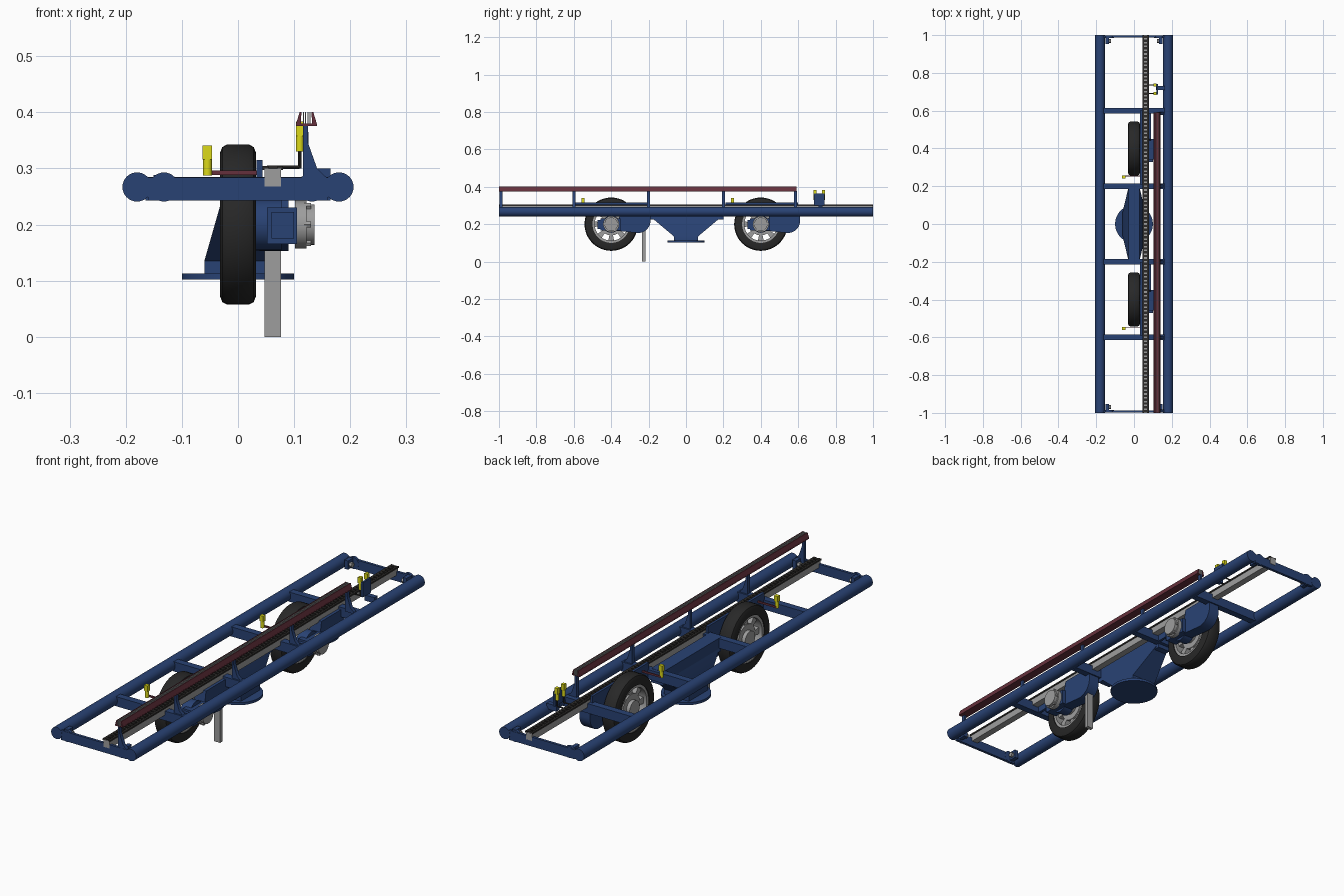
import bpy, bmesh, math
from mathutils import Matrix, Vector

if "Cube" in bpy.data.objects:
    bpy.data.objects.remove(bpy.data.objects["Cube"])

def material(name, r, g, b):
    m = bpy.data.materials.new(name)
    m.diffuse_color = (r, g, b, 1)
    m.use_nodes = True
    m.node_tree.nodes["Principled BSDF"].inputs["Base Color"].default_value = m.diffuse_color
    return m

BLUE = material("frame_blue", 0.022, 0.055, 0.175)
BLACK = material("tyre_black", 0.021, 0.021, 0.021)
GREY = material("metal_grey", 0.34, 0.34, 0.34)
DARK = material("chain_dark", 0.025, 0.023, 0.021)
MAROON = material("rail_maroon", 0.13, 0.03, 0.045)
YELLOW = material("sensor_yellow", 0.72, 0.70, 0.01)

ROT = {'x': Matrix.Rotation(math.pi / 2, 4, 'Y'),
       'y': Matrix.Rotation(math.pi / 2, 4, 'X'), 'z': Matrix.Identity(4)}

class Part:
    """Collects primitives into one named object."""
    def __init__(self, name, mat):
        self.name, self.mat, self.bm = name, mat, bmesh.new()

    def box(self, x0, x1, y0, y1, z0, z1):
        c = ((x0 + x1) / 2, (y0 + y1) / 2, (z0 + z1) / 2)
        m = Matrix.Translation(c) @ Matrix.Diagonal((x1 - x0, y1 - y0, z1 - z0, 1))
        bmesh.ops.create_cube(self.bm, size=1, matrix=m)

    def cyl(self, c, r, length, axis='z', n=32, r2=None):
        bmesh.ops.create_cone(self.bm, cap_ends=True, segments=n, radius1=r,
                              radius2=r if r2 is None else r2, depth=length,
                              matrix=Matrix.Translation(c) @ ROT[axis])

    def prism(self, pts, vec):
        f = self.bm.faces.new([self.bm.verts.new(p) for p in pts])
        ext = bmesh.ops.extrude_face_region(self.bm, geom=[f])['geom']
        bmesh.ops.translate(self.bm, vec=vec, verts=[v for v in ext if isinstance(v, bmesh.types.BMVert)])

    def lathe_x(self, profile, c, n=48):
        # closed (x, radius) profile spun round an x axis through c
        rings = [[self.bm.verts.new((c[0] + x, c[1] + r * math.cos(2 * math.pi * i / n),
                                     c[2] + r * math.sin(2 * math.pi * i / n)))
                  for x, r in profile] for i in range(n)]
        k = len(profile)
        for i in range(n):
            a, b = rings[i], rings[(i + 1) % n]
            for j in range(k):
                self.bm.faces.new((a[j], a[(j + 1) % k], b[(j + 1) % k], b[j]))

    def done(self):
        bmesh.ops.recalc_face_normals(self.bm, faces=self.bm.faces)
        me = bpy.data.meshes.new(self.name)
        self.bm.to_mesh(me)
        self.bm.free()
        me.materials.append(self.mat)
        ob = bpy.data.objects.new(self.name, me)
        bpy.context.collection.objects.link(ob)
        bpy.ops.object.select_all(action='DESELECT')
        ob.select_set(True)
        bpy.context.view_layer.objects.active = ob
        bpy.ops.object.shade_smooth_by_angle(angle=math.radians(35))
        return ob

# main frame: two long tubes, four cross members, two end plates
p = Part("frame_tubes", BLUE)
for s in (-1, 1):
    p.cyl((s * 0.18, 0, 0.267), 0.026, 2, 'y')
p.done()

p = Part("cross_members", BLUE)
for y in (-0.6, -0.2, 0.2, 0.6):
    p.box(-0.165, 0.165, y - 0.015, y + 0.015, 0.243, 0.285)
p.done()

p = Part("end_plates", BLUE)
b = Part("end_bolts", GREY)
for s in (-1, 1):
    p.box(-0.16, 0.16, s * 0.993 - 0.006, s * 0.993 + 0.006, 0.243, 0.284)
    for t in (-1, 1):
        p.cyl((t * 0.132, s * 0.992, 0.267), 0.026, 0.012, 'y', 24)
        p.box(t * 0.142 - 0.009, t * 0.142 + 0.009, s * 0.97 - 0.018, s * 0.97 + 0.018, 0.25, 0.288)
        b.cyl((t * 0.128, s * 0.968, 0.267), 0.011, 0.014, 'x', 6)
p.done()
b.done()

# centre beam with flared pivot pedestal and round base
p = Part("centre_beam", BLUE)
p.box(-0.03, 0.03, -0.2, 0.2, 0.225, 0.286)
p.done()

p = Part("pivot_pedestal", BLUE)
rings = []
for hx, hy, z in ((0.03, 0.19, 0.24), (0.06, 0.065, 0.135), (0.06, 0.065, 0.108)):
    rings.append([p.bm.verts.new((a * hx, c * hy, z)) for a, c in ((-1, -1), (1, -1), (1, 1), (-1, 1))])
for r0, r1 in zip(rings, rings[1:]):
    for i in range(4):
        p.bm.faces.new((r0[i], r0[(i + 1) % 4], r1[(i + 1) % 4], r1[i]))
p.bm.faces.new(rings[0])
p.bm.faces.new(rings[-1])
p.done()

p = Part("pivot_base", BLUE)
p.cyl((0, 0, 0.1075), 0.1, 0.011, 'z', 48)
p.done()

# two identical driven wheel units
TYRE = [(-0.032, 0.1), (-0.032, 0.128), (-0.028, 0.138), (-0.02, 0.1425),
        (0.02, 0.1425), (0.028, 0.138), (0.032, 0.128), (0.032, 0.1)]
RIM = [(-0.028, 0.088), (-0.028, 0.102), (0.028, 0.102), (0.028, 0.088)]
for label, y in (("front", -0.4), ("rear", 0.4)):
    c = (0, y, 0.2)
    p = Part(label + "_tyre", BLACK)
    p.lathe_x(TYRE, c)
    p.done()
    # rim with eight spokes leaving round-ish openings
    p = Part(label + "_rim", GREY)
    p.lathe_x(RIM, c)
    p.cyl(c, 0.06, 0.03, 'x')
    p.cyl(c, 0.035, 0.062, 'x')
    for i in range(8):
        a = i * math.pi / 4
        d, n = Vector((0, math.cos(a), math.sin(a))), Vector((0, -math.sin(a), math.cos(a)))
        o = Vector(c) + Vector((-0.012, 0, 0))
        p.prism([o + d * 0.055 - n * 0.009, o + d * 0.092 - n * 0.016,
                 o + d * 0.092 + n * 0.016, o + d * 0.055 + n * 0.009], (0.024, 0, 0))
    p.done()
    # swing arm with rounded lower end, and upper support plate
    p = Part(label + "_swing_arm", BLUE)
    arc = [(0.038, y + 0.145 + 0.065 * math.cos(t), 0.218 + 0.065 * math.sin(t))
           for t in [math.radians(-100 + 10 * k) for k in range(12)]]
    p.prism([(0.038, y + 0.05, 0.275), (0.038, y + 0.03, 0.165)] + arc + [(0.038, y + 0.21, 0.275)],
            (0.052, 0, 0))
    p.done()
    p = Part(label + "_support_plate", BLUE)
    p.box(0.033, 0.044, y - 0.19, y + 0.2, 0.243, 0.315)
    p.done()
    # gearbox and motor
    p = Part(label + "_gearbox", BLUE)
    p.cyl((0.055, y, 0.2), 0.046, 0.045, 'x')
    p.box(0.052, 0.105, y - 0.058, y + 0.05, 0.165, 0.23)
    p.box(0.06, 0.1, y - 0.072, y - 0.055, 0.175, 0.222)
    p.done()
    p = Part(label + "_motor", GREY)
    p.cyl((0.112, y, 0.2), 0.043, 0.02, 'x')
    p.cyl((0.126, y, 0.2), 0.036, 0.02, 'x')
    for i in range(6):
        a = i * math.pi / 3
        p.cyl((0.124, y + 0.038 * math.cos(a), 0.2 + 0.038 * math.sin(a)), 0.006, 0.012, 'x', 6)
    p.done()
    # position sensor on a thin rod
    p = Part(label + "_sensor", YELLOW)
    p.box(-0.063, -0.046, y - 0.16, y - 0.144, 0.316, 0.341)
    p.cyl((-0.0545, y - 0.152, 0.302), 0.008, 0.03, 'z', 16)
    p.done()
    p = Part(label + "_sensor_rod", MAROON)
    p.box(-0.058, 0.036, y - 0.149, y - 0.144, 0.288, 0.296)
    p.done()

# chain guide along the full length and its grey post
p = Part("chain_guide", GREY)
p.box(0.047, 0.077, -1, 1, 0.268, 0.3)
p.box(0.047, 0.077, -0.234, -0.217, 0, 0.27)
p.done()
p = Part("chain_strips", DARK)
for x in (0.049, 0.075):
    p.box(x - 0.005, x + 0.005, -1, 1, 0.297, 0.304)
for i in range(100):
    y = -0.99 + i * 0.02
    p.box(0.052, 0.072, y - 0.006, y + 0.006, 0.299, 0.305)
p.done()

# power rail: maroon channel with grey conductor fins
p = Part("power_rail", MAROON)
p.prism([(0.103, -1, 0.378), (0.112, -1, 0.378), (0.113, -1, 0.401), (0.110, -1, 0.401)], (0, 1.59, 0))
p.prism([(0.132, -1, 0.378), (0.141, -1, 0.378), (0.134, -1, 0.401), (0.131, -1, 0.401)], (0, 1.59, 0))
p.box(0.103, 0.141, -1, 0.59, 0.376, 0.380)
p.done()
p = Part("conductor_fins", GREY)
for x in (0.1165, 0.1205, 0.1245, 0.1285):
    p.box(x - 0.0007, x + 0.0007, -1, 0.59, 0.379, 0.401)
p.done()
p = Part("power_rail_supports", BLUE)
for y in (-0.99, -0.6, -0.2, 0.2, 0.585):
    p.prism([(0.116, y - 0.008, 0.277), (0.165, y - 0.008, 0.277), (0.141, y - 0.008, 0.3),
             (0.125, y - 0.008, 0.345), (0.125, y - 0.008, 0.377), (0.116, y - 0.008, 0.377)],
            (0, 0.016, 0))
p.done()

# paired sensors near the rear, on a bracket with cables
p = Part("rear_sensor_bracket", BLUE)
p.box(0.117, 0.165, 0.709, 0.731, 0.275, 0.3)
p.box(0.118, 0.126, 0.685, 0.74, 0.3, 0.365)
p.done()
p = Part("rear_sensor_pair", YELLOW)
c = Part("rear_sensor_cables", DARK)
for y in (0.69, 0.735):
    p.box(0.103, 0.118, y - 0.008, y + 0.008, 0.358, 0.384)
    p.cyl((0.11, y, 0.344), 0.007, 0.028, 'z', 16)
    c.cyl((0.11, y, 0.315), 0.003, 0.03, 'z', 8)
    c.cyl((0.09, y, 0.302), 0.003, 0.04, 'x', 8)
p.done()
c.done()
